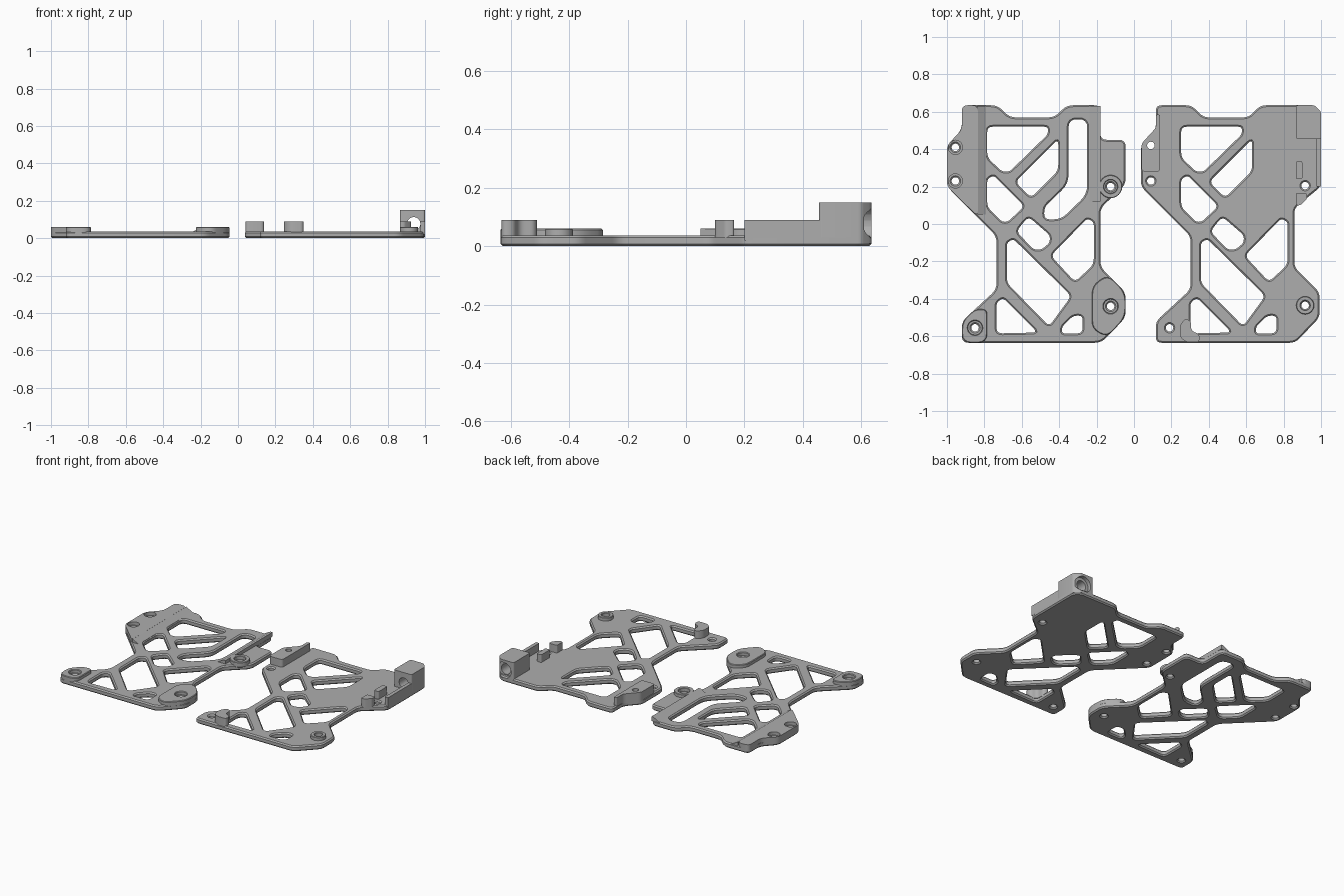
import bpy, bmesh, math
from mathutils import Vector

if "Cube" in bpy.data.objects:
    bpy.data.objects.remove(bpy.data.objects["Cube"])

grey = bpy.data.materials.new("matte_grey")
grey.diffuse_color = (0.42, 0.42, 0.42, 1)
grey.use_nodes = True
grey.node_tree.nodes["Principled BSDF"].inputs["Base Color"].default_value = grey.diffuse_color
SHIFT = 1.037      # x distance between the two plates
TOP = 0.037        # plate thickness


def rounded(pts, r, n=4):
    """Round the corners of a polygon with small curved fillets."""
    out = []
    for i, p in enumerate(pts):
        p = Vector(p)
        a, b = Vector(pts[i - 1]) - p, Vector(pts[(i + 1) % len(pts)]) - p
        t = min(r, a.length * 0.45, b.length * 0.45)
        a, b = p + a.normalized() * t, p + b.normalized() * t
        for k in range(n + 1):
            u = k / n
            out.append(a * (1 - u) ** 2 + p * 2 * u * (1 - u) + b * u ** 2)
    return out


def circle(x, y, r, n=24):
    return [Vector((x + r * math.cos(2 * math.pi * k / n),
                    y + r * math.sin(2 * math.pi * k / n))) for k in range(n)]


def smooth(ob):
    bpy.ops.object.select_all(action='DESELECT')
    ob.select_set(True)
    bpy.context.view_layer.objects.active = ob
    bpy.ops.object.shade_smooth_by_angle(angle=math.radians(30))


def slab(name, outline, holes, z0, z1, chamfer=0.0):
    """Flat part with holes, made from a filled curve."""
    cu = bpy.data.curves.new(name, 'CURVE')
    cu.dimensions, cu.fill_mode = '2D', 'BOTH'
    for loop in [outline] + holes:
        sp = cu.splines.new('POLY')
        sp.points.add(len(loop) - 1)
        for q, p in zip(sp.points, loop):
            q.co = (p[0], p[1], 0, 1)
        sp.use_cyclic_u = True
    cu.extrude = (z1 - z0) / 2 - chamfer
    cu.bevel_depth, cu.offset, cu.bevel_resolution = chamfer, -chamfer, 0
    cu.materials.append(grey)
    ob = bpy.data.objects.new(name, cu)
    bpy.context.collection.objects.link(ob)
    ob.location.z = (z0 + z1) / 2
    bpy.ops.object.select_all(action='DESELECT')
    ob.select_set(True)
    bpy.context.view_layer.objects.active = ob
    bpy.ops.object.convert(target='MESH')
    ob = bpy.context.object
    bm = bmesh.new()
    bm.from_mesh(ob.data)
    bmesh.ops.remove_doubles(bm, verts=bm.verts, dist=1e-5)
    bmesh.ops.recalc_face_normals(bm, faces=bm.faces)
    bm.to_mesh(ob.data)
    bm.free()
    smooth(ob)
    return ob


def ridge(name, profile, y0, y1):
    """Extrude an x-z profile along y."""
    bm = bmesh.new()
    face = bm.faces.new([bm.verts.new((x, y0, z)) for x, z in profile])
    ext = bmesh.ops.extrude_face_region(bm, geom=[face])
    for v in ext["geom"]:
        if isinstance(v, bmesh.types.BMVert):
            v.co.y = y1
    bmesh.ops.recalc_face_normals(bm, faces=bm.faces)
    me = bpy.data.meshes.new(name)
    bm.to_mesh(me)
    bm.free()
    me.materials.append(grey)
    ob = bpy.data.objects.new(name, me)
    bpy.context.collection.objects.link(ob)
    return ob


def rect(x0, y0, x1, y1):
    return [(x0, y0), (x1, y0), (x1, y1), (x0, y1)]


# Truss openings shared by both plates
truss = [
    [(-.785, .52), (-.46, .52), (-.46, .48), (-.665, .28), (-.705, .28), (-.785, .355)],
    [(-.405, .455), (-.635, .225), (-.55, .14), (-.405, .285)],
    [(-.785, .24), (-.75, .26), (-.585, .095), (-.675, .012), (-.705, .012), (-.785, .09)],
    [(-.63, -.04), (-.565, .04), (-.45, -.06), (-.45, -.1), (-.495, -.137), (-.535, -.137)],
    [(-.215, .01), (-.25, .03), (-.445, -.17), (-.315, -.31), (-.215, -.215)],
    [(-.68, -.1), (-.645, -.08), (-.335, -.385), (-.445, -.535), (-.465, -.535), (-.68, -.315)],
    [(-.735, -.42), (-.7, -.395), (-.515, -.58), (-.735, -.585)],
    [(-.385, -.55), (-.325, -.49), (-.275, -.49), (-.275, -.585), (-.385, -.585)],
]
left_side = [(-.92, -.635), (-.92, -.52), (-.735, -.35), (-.735, -.065), (-1, .2),
             (-1, .42), (-.92, .505), (-.92, .635), (-.73, .635), (-.665, .57),
             (-.425, .57), (-.36, .635)]
lower_right = [(-.18, .085), (-.18, -.23), (-.045, -.365), (-.045, -.5), (-.175, -.635)]


def moved(pts):
    return [(x + SHIFT, y) for x, y in pts]


# ---- Left plate: outer cover with a long bent slot ----
screws = [(-.955, .41), (-.955, .23), (-.85, -.555), (-.125, -.44), (-.125, .2)]
slot = [(-.35, .56), (-.25, .56), (-.25, .16), (-.39, .025), (-.48, .025), (-.48, .09),
        (-.35, .215)]
outline = left_side + [(-.18, .635), (-.18, .45), (-.045, .45), (-.045, .21)] + lower_right
slab("left_plate", rounded(outline, .035),
     [rounded(h, .03) for h in truss] + [rounded(slot, .05)]
     + [circle(x, y, .02) for x, y in screws], 0, TOP, .008)

# Raised side wing with its ramp, and the ridge along the other side
wing = [(-.835, .04), (-1, .2), (-1, .42), (-.92, .505), (-.92, .635), (-.835, .635)]
slab("left_wing_pad", rounded(wing, .03), [circle(x, y, .038) for x, y in screws[:2]],
     .025, .06)
ridge("wing_ramp", [(-.836, .03), (-.836, .06), (-.79, .036), (-.79, .03)], .05, .632)
ridge("right_ridge", [(-.24, .03), (-.24, .036), (-.195, .06), (-.18, .06), (-.18, .03)],
      .12, .632)

# Raised screw bosses
slab("lower_left_boss", rounded([(-.92, -.635), (-.92, -.52), (-.85, -.455), (-.785, -.455),
     (-.785, -.635)], .05), [circle(-.85, -.555, .038)], .025, .06, .004)
slab("lower_right_boss", rounded([(-.225, -.56), (-.225, -.33), (-.14, -.27), (-.045, -.365),
     (-.045, -.5), (-.145, -.605)], .05), [circle(-.125, -.44, .038)], .025, .06, .004)
slab("upper_right_boss", circle(-.125, .2, .062), [circle(-.125, .2, .036)], .025, .06, .003)

# ---- Right plate: base with solid corner ----
outline = moved(left_side) + [(.96, .635), (1, .6), (1, .2)] + moved(lower_right)
screws = [(.09, .42), (.09, .23), (.19, -.555), (.915, -.435), (.915, .205)]
slab("right_plate", rounded(outline, .03),
     [rounded(moved(h), .03) for h in truss] + [circle(x, y, .02) for x, y in screws],
     0, TOP, .008)

# Tall lug, hook, post, pegs and edge wall
slab("side_lug", rounded([(.04, .28), (.14, .28), (.14, .585), (.118, .585), (.118, .515),
     (.04, .43)], .02), [circle(.09, .42, .02)], .025, .09)
slab("hook", rounded([(.245, -.54), (.275, -.505), (.305, -.52), (.305, -.57), (.35, -.59),
     (.35, -.632), (.28, -.632), (.245, -.605)], .02), [], .025, .09)
slab("screw_post", circle(.915, -.435, .048), [circle(.915, -.435, .025)], .03, .06, .003)
slab("peg_upper", rounded([(.865, .24), (.9, .24), (.9, .335), (.865, .335)], .01), [],
     .03, .09)
slab("peg_lower", rounded([(.865, .1), (.89, .1), (.925, .135), (.925, .165), (.865, .165)],
     .01), [], .03, .09)
slab("edge_wall", rect(.975, .2, 1, .46), [], .02, .09)

# Corner block with a countersunk cable hole running front to back
block = slab("corner_block", rounded([(.865, .455), (1, .455), (1, .6), (.965, .635),
             (.865, .635)], .012), [], .01, .15)
for name, r1, r2, y, depth in (("bore", .035, .035, .545, .4),
                               ("countersink", .055, .055, .64, .06)):
    bpy.ops.mesh.primitive_cone_add(vertices=32, radius1=r1, radius2=r2, depth=depth,
                                    location=(.94, y, .078), rotation=(math.pi / 2, 0, 0))
    cut = bpy.context.object
    cut.name = name + "_cutter"
    mod = block.modifiers.new(name, 'BOOLEAN')
    mod.operation, mod.object, mod.solver = 'DIFFERENCE', cut, 'EXACT'
    bpy.ops.object.select_all(action='DESELECT')
    bpy.context.view_layer.objects.active = block
    block.select_set(True)
    bpy.ops.object.modifier_apply(modifier=name)
    bpy.data.objects.remove(cut)
smooth(block)
